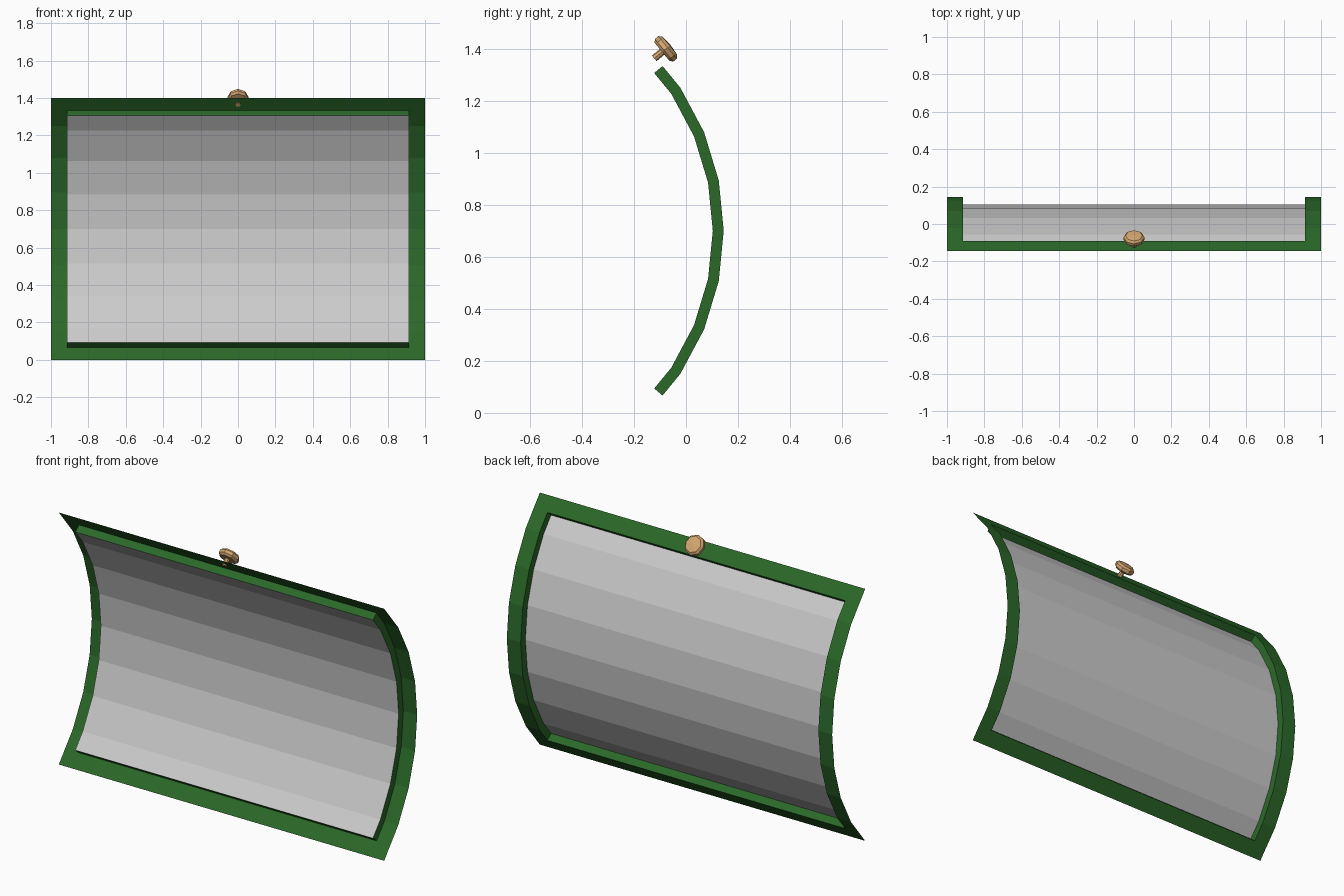
import bpy, bmesh
from math import sin, cos, pi, radians
from mathutils import Vector, Matrix

if "Cube" in bpy.data.objects:
    bpy.data.objects.remove(bpy.data.objects["Cube"])

R, DEPTH, CY, CZ = 0.99, 0.042, -0.845, 0.70
HALF, WIN = 1.0, 0.915      # half widths of the frame and the opening


def material(name, rgb):
    m = bpy.data.materials.new(name)
    m.diffuse_color = (*rgb, 1)
    m.use_nodes = True
    m.node_tree.nodes["Principled BSDF"].inputs["Base Color"].default_value = m.diffuse_color
    return m


def make(name, bm, mat=None):
    me = bpy.data.meshes.new(name)
    bmesh.ops.remove_doubles(bm, verts=bm.verts, dist=1e-5)
    bm.to_mesh(me)
    bm.free()
    ob = bpy.data.objects.new(name, me)
    bpy.context.collection.objects.link(ob)
    if mat:
        me.materials.append(mat)
    return ob


def arc(r, a):
    return Vector((CY + r * cos(a), CZ + r * sin(a)))


def at(x, p):
    return Vector((x, p.x, p.y))


def quad(bm, *pts):
    bm.faces.new([bm.verts.new(p) for p in pts])


green = material("green", (0.024, 0.14, 0.022))
wood = material("wood", (0.65, 0.38, 0.16))

# Arc profiles: eight flat segments, opening stops partway along the end ones
angles = [radians(-45 + 11.25 * i) for i in range(9)]
outer = [arc(R, a) for a in angles]
rim = outer[:]
rim[0] = outer[1].lerp(outer[0], 0.553)
rim[-1] = outer[-2].lerp(outer[-1], 0.553)
inner = [arc(R - DEPTH, a) for a in angles]
for i, j in ((0, 1), (8, 7)):
    d = (outer[i] - outer[j]).normalized()
    n = Vector((d.y, -d.x))
    if n.x < 0:
        n = -n
    inner[i] = rim[i] - n * DEPTH

# Thin curved frame with a lip around the opening
bm = bmesh.new()
for s in (-1, 1):
    for i in range(8):
        a, b = rim[i], rim[i + 1]
        quad(bm, at(s * WIN, a), at(s * HALF, a), at(s * HALF, b), at(s * WIN, b))
        quad(bm, at(s * WIN, a), at(s * WIN, b), at(s * WIN, inner[i + 1]), at(s * WIN, inner[i]))
for i in (0, 8):
    xs = (-HALF, -WIN, WIN, HALF)
    for x0, x1 in zip(xs, xs[1:]):
        quad(bm, at(x0, outer[i]), at(x1, outer[i]), at(x1, rim[i]), at(x0, rim[i]))
    quad(bm, at(-WIN, rim[i]), at(WIN, rim[i]), at(WIN, inner[i]), at(-WIN, inner[i]))
bmesh.ops.remove_doubles(bm, verts=bm.verts, dist=1e-5)
bmesh.ops.recalc_face_normals(bm, faces=bm.faces)
make("window_frame", bm, green)

# Curved pane closing the lip
bm = bmesh.new()
for a, b in zip(inner, inner[1:]):
    quad(bm, at(-WIN, a), at(WIN, a), at(WIN, b), at(-WIN, b))
make("window_pane", bm)

# Round knob, turned about the normal of the top border
base = (rim[8] + outer[8]) / 2
d = (outer[8] - outer[7]).normalized()
axis = Vector((0, d.y, -d.x))
rot = Matrix.Translation(at(0, base)) @ axis.to_track_quat('Z', 'Y').to_matrix().to_4x4()
profile = [(0, -0.006), (0.014, -0.006), (0.014, 0.033), (0.045, 0.033), (0.056, 0.043),
           (0.056, 0.060), (0.045, 0.071), (0, 0.075)]
bm = bmesh.new()
N = 8
rings = [[bm.verts.new(rot @ Vector((r * cos(2 * pi * k / N), r * sin(2 * pi * k / N), h)))
          for k in range(N)] for r, h in profile[1:-1]]
for lo, hi in zip(rings, rings[1:]):
    for k in range(N):
        bm.faces.new((lo[k], lo[(k + 1) % N], hi[(k + 1) % N], hi[k]))
tip = bm.verts.new(rot @ Vector((0, 0, profile[-1][1])))
for k in range(N):
    bm.faces.new((rings[-1][k], rings[-1][(k + 1) % N], tip))
bm.faces.new(rings[0][::-1])
make("knob", bm, wood)
